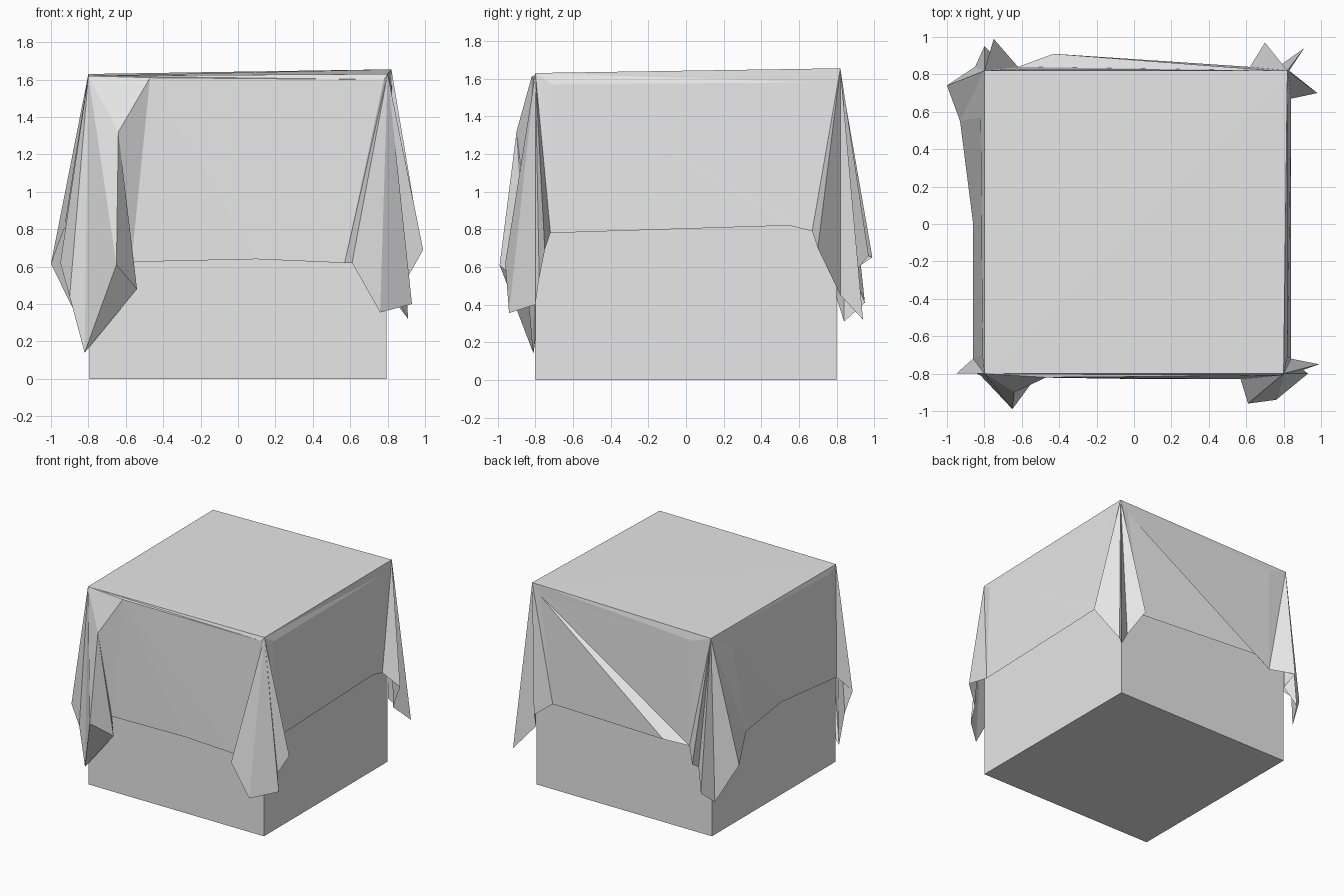
import bpy, bmesh
from mathutils import Vector

default = bpy.data.objects.get("Cube")
if default:
    bpy.data.objects.remove(default, do_unlink=True)

grey = bpy.data.materials.new("light_grey")
grey.use_nodes = True
grey.diffuse_color = (0.8, 0.8, 0.8, 1)
grey.node_tree.nodes["Principled BSDF"].inputs["Base Color"].default_value = (0.8, 0.8, 0.8, 1)


def make_object(name, bm):
    mesh = bpy.data.meshes.new(name)
    bm.to_mesh(mesh)
    bm.free()
    mesh.materials.append(grey)
    obj = bpy.data.objects.new(name, mesh)
    bpy.context.collection.objects.link(obj)
    return obj


# Solid box under the cloth
bm = bmesh.new()
bmesh.ops.create_cube(bm, size=1)
for v in bm.verts:
    v.co = Vector((v.co.x * 1.59, v.co.y * 1.6, (v.co.z + 0.5) * 1.6))
make_object("box", bm)

# Draped cloth: top corners, counterclockwise from the front right-hand corner
corners = [(-.8, -.8, 1.62), (.8, -.8, 1.63), (.82, .82, 1.655), (-.8, .82, 1.63)]

# Each side panel: upper start, hem points, upper end
panels = [
    [(-.47, -.82, 1.61), (-.57, -.82, .625), (.1, -.83, .64), (.57, -.83, .62), (.78, -.81, 1.6)],
    [(.82, -.71, 1.57), (.84, -.72, .78), (.84, .55, .82), (.84, .67, .79), (.82, .69, 1.58)],
    [(.75, .82, 1.57), (.62, .84, .72), (-.43, .91, .74), (-.62, .84, .71), (-.63, .83, 1.57)],
    [(-.82, .57, 1.5), (-.93, .55, .8), (-.86, 0, .81), (-.86, -.72, .74), (-.81, -.7, 1.58)],
]

# Zigzag hem of the fold hanging from each corner
folds = [
    [(-.95, -.8, .62), (-.9, -.77, .44), (-.82, -.81, .14), (-.65, -.99, .61)],
    [(.61, -.96, .62), (.76, -.94, .355), (.93, -.8, .4), (.905, -.78, .54), (.99, -.75, .69)],
    [(.98, .7, .7), (.83, .82, .45), (.91, .94, .32), (.77, .84, .5), (.7, .97, .66)],
    [(-.75, .99, .65), (-.73, .88, .58), (-.8, .95, .41), (-.85, .84, .31), (-1, .74, .615)],
]

bm = bmesh.new()


def new_verts(points):
    return [bm.verts.new(p) for p in points]


def fan(apex, strip):
    for a, b in zip(strip, strip[1:]):
        bm.faces.new((apex, a, b))


top = new_verts(corners)
sides = [new_verts(p) for p in panels]
hangs = [new_verts(f) for f in folds]

# Top sheet and side panels
fan(top[0], top[1:])
for i, side in enumerate(sides):
    fan(side[0], side[1:])
    fan(top[i], [side[0], side[-1], top[(i + 1) % 4]])

# Corner folds; the front right-hand one has a raised pleat with a tucked hem
for i, hang in enumerate(hangs):
    before, after = sides[i - 1], sides[i]
    strip = [before[-1], before[-2]] + hang
    if i == 0:
        ridge, tuck = new_verts([(-.64, -.9, 1.32), (-.54, -.84, .48)])
        fan(top[i], strip + [ridge, after[0]])
        fan(ridge, [hang[-1], tuck, after[1], after[0]])
        fan(tuck, [hang[-1], hang[-2]])
    else:
        fan(top[i], strip + [after[1], after[0]])

bmesh.ops.recalc_face_normals(bm, faces=bm.faces[:])
bm.normal_update()
if bm.faces[0].normal.z < 0:
    bmesh.ops.reverse_faces(bm, faces=bm.faces[:])
make_object("draped_cloth", bm)
